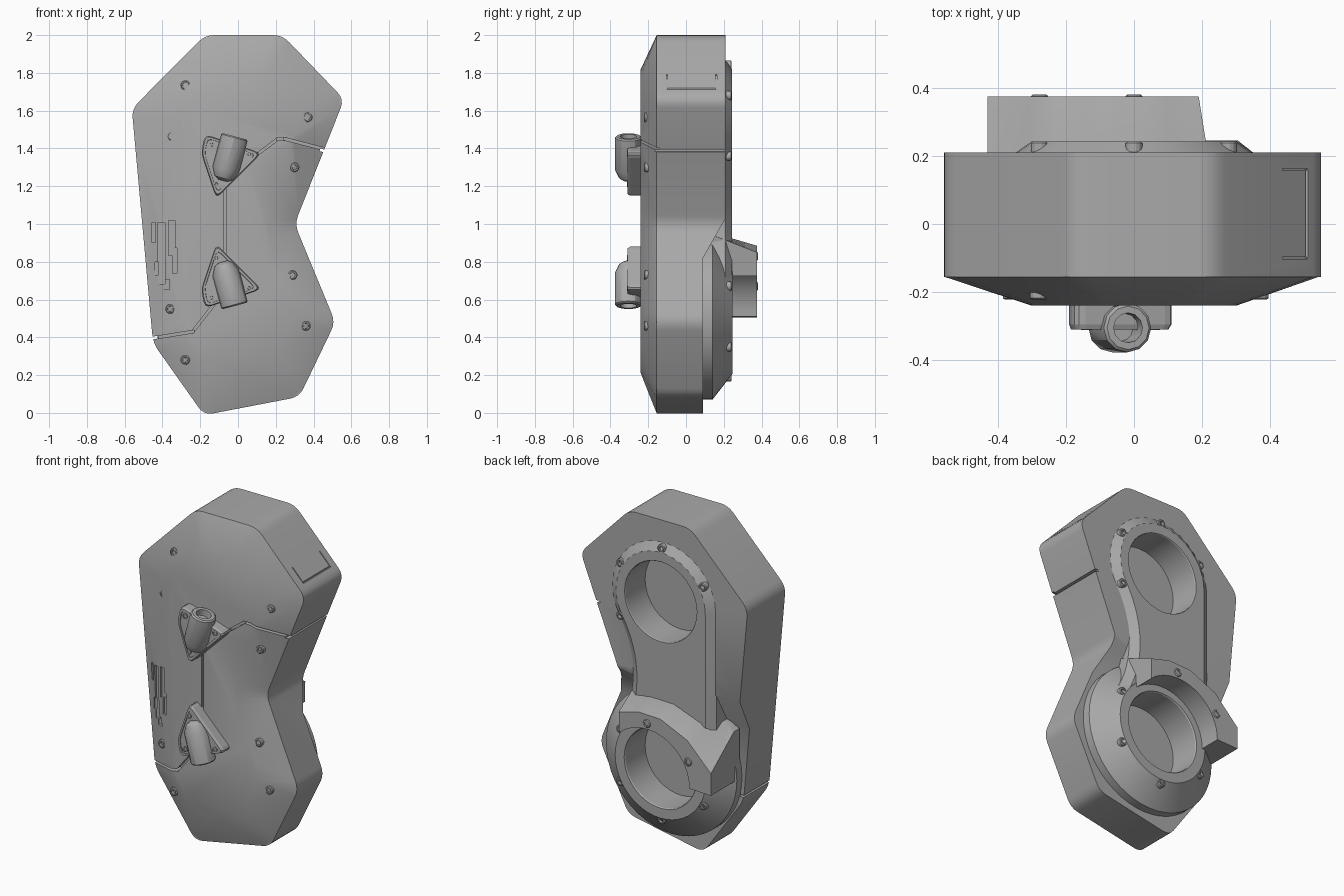
import bpy, bmesh, math
from mathutils import Matrix, Vector

if "Cube" in bpy.data.objects:
    bpy.data.objects.remove(bpy.data.objects["Cube"])

grey = bpy.data.materials.new("matte_grey")
grey.use_nodes = True
grey.diffuse_color = (0.4, 0.4, 0.4, 1)
grey.node_tree.nodes["Principled BSDF"].inputs["Base Color"].default_value = (0.4, 0.4, 0.4, 1)

TOP, LOW = 1.52, 0.51          # heights of the two round openings
MID = (TOP + LOW) / 2


def finish(name, bm):
    bmesh.ops.recalc_face_normals(bm, faces=bm.faces)
    me = bpy.data.meshes.new(name)
    bm.to_mesh(me)
    bm.free()
    me.materials.append(grey)
    ob = bpy.data.objects.new(name, me)
    bpy.context.collection.objects.link(ob)
    return ob


def loft(name, loops, matrix=Matrix()):
    """Skin a row of equal closed loops and cap both ends."""
    bm = bmesh.new()
    rows = [[bm.verts.new(matrix @ Vector(p)) for p in loop] for loop in loops]
    n = len(rows[0])
    for a, b in zip(rows, rows[1:]):
        for i in range(n):
            j = (i + 1) % n
            bm.faces.new((a[i], a[j], b[j], b[i]))
    bm.faces.new(rows[0])
    bm.faces.new(rows[-1])
    return finish(name, bm)


def at_y(points, y):
    return [(x, y, z) for x, z in points]


def lathe_y(name, profile, cx, cz, n):
    """Turn (radius, y) points about an axis running front to back."""
    turn = [i * math.tau / n for i in range(n)]
    return loft(name, [[(cx + r * math.cos(t), y, cz + r * math.sin(t)) for t in turn]
                       for r, y in profile])


def rounded(corners, cut, steps=4):
    out = []
    for i, c in enumerate(corners):
        c = Vector(c)
        a = c + (Vector(corners[i - 1]) - c).normalized() * cut
        b = c + (Vector(corners[(i + 1) % len(corners)]) - c).normalized() * cut
        for k in range(steps + 1):
            t = k / steps
            out.append(tuple(a * (1 - t) ** 2 + c * 2 * t * (1 - t) + b * t * t))
    return out


def peanut(r, waist, n=20):
    """Two circles joined by a straight right side and a concave left side."""
    h = TOP - MID
    R = (waist ** 2 + h * h - r * r) / (2 * (r - waist))
    xc = waist + R
    a = math.atan2(h, xc)

    def arc(cx, cz, rad, t0, t1):
        return [(cx + rad * math.cos(t0 + (t1 - t0) * k / n),
                 cz + rad * math.sin(t0 + (t1 - t0) * k / n)) for k in range(n)]
    return (arc(0, TOP, r, -a, math.pi) + [(-r, TOP)]
            + arc(0, LOW, r, math.pi, math.tau + a)
            + arc(xc, MID, R, math.pi + a, math.pi - a))


def bar(p, q, width, y0, y1):
    """Box cutter along a line in the front plane."""
    p, q = Vector(p), Vector(q)
    d, m = q - p, (p + q) / 2
    bm = bmesh.new()
    bmesh.ops.create_cube(bm, size=1, matrix=(
        Matrix.Translation((m.x, (y0 + y1) / 2, m.y))
        @ Matrix.Rotation(-math.atan2(d.y, d.x), 4, 'Y')
        @ Matrix.Diagonal((d.length + width, y1 - y0, width, 1))))
    return finish("cutter", bm)


def carve(ob, cutters):
    for c in cutters:
        c.hide_render = True
        mod = ob.modifiers.new("cut", 'BOOLEAN')
        mod.operation, mod.solver, mod.object = 'DIFFERENCE', 'EXACT', c
    bpy.context.view_layer.update()
    dg = bpy.context.evaluated_depsgraph_get()
    me = bpy.data.meshes.new_from_object(ob.evaluated_get(dg))
    ob.modifiers.clear()
    ob.data = me


# Main body: faceted outline, straight walls, pillowed front
outline = rounded([(-0.175, 2), (-0.562, 1.61), (-0.45, 0.37), (-0.18, -0.012),
                   (0.325, 0.085), (0.515, 0.48), (0.3, 1.0), (0.562, 1.66),
                   (0.235, 2)], 0.05)
bm = bmesh.new()
rim = [bm.verts.new(p) for p in at_y(outline, -0.155)]
crown = [bm.verts.new(p) for p in at_y(peanut(0.3, 0.16), -0.155)]
edges = [bm.edges.new((l[i - 1], l[i])) for l in (rim, crown) for i in range(len(l))]
bmesh.ops.triangle_fill(bm, use_beauty=True, use_dissolve=False, edges=edges, normal=(0, -1, 0))
for v in crown:
    v.co.y = -0.24
bm.faces.new(crown)
back = [bm.verts.new(p) for p in at_y(outline, 0.21)]
for i in range(len(rim)):
    bm.faces.new((rim[i - 1], rim[i], back[i], back[i - 1]))
bm.faces.new(back)
body = finish("body_shell", bm)

# Stepped lower back, round openings, seams and slots
step = [(0.09, -0.2), (0.09, 0.82), (0.215, 1.04), (0.5, 1.04), (0.5, -0.2)]
step_cut = loft("cutter", [[(x, y, z) for y, z in step] for x in (-1, 1)])
holes = [lathe_y("cutter", [(0.24, 0.05), (0.24, 0.238), (0.255, 0.26)], 0, z, 40)
         for z in (TOP, LOW)]
seams = [bar(p, q, 0.014, -0.4, y) for p, q, y in [
    ((0.52, 1.38), (0.25, 1.45), -0.14), ((0.25, 1.45), (0.21, 1.45), -0.21),
    ((0.21, 1.45), (0.05, 1.33), -0.22), ((-0.07, 1.2), (-0.07, 0.8), -0.225),
    ((-0.13, 0.57), (-0.24, 0.43), -0.21), ((-0.24, 0.43), (-0.52, 0.385), -0.14),
    ((0.44, 1.39), (0.52, 1.38), 0.4), ((-0.43, 0.4), (-0.52, 0.385), 0.4)]]
slots = [bar((x, z0), (x, z1), w, -0.4, y) for x, z0, z1, w, y in [
    (-0.445, 0.91, 1.0, 0.018, -0.16), (-0.405, 0.7, 0.99, 0.035, -0.18),
    (-0.35, 0.85, 1.0, 0.035, -0.205), (-0.43, 0.74, 0.79, 0.02, -0.17),
    (-0.335, 0.75, 0.86, 0.025, -0.21), (-0.38, 0.67, 0.69, 0.035, -0.19)]]
lo, hi = (0.507, 1.716), (0.438, 1.786)
panel = [bar(lo, lo, 0.008, -0.1, 0.16)] + [bar(lo, hi, 0.008, y - 0.003, y + 0.003)
                                            for y in (-0.1, 0.16)]
carve(body, [step_cut] + holes + seams + slots + panel)

# Raised back flange and lower cone
flange = loft("back_flange", [at_y(peanut(0.35, 0.21), 0.1), at_y(peanut(0.35, 0.21), 0.208),
                              at_y(peanut(0.3, 0.16), 0.243)])
cone = lathe_y("lower_ring_cone", [(0.44, 0.07), (0.44, 0.14), (0.305, 0.245)], 0, LOW, 48)
for ob in (flange, cone):
    carve(ob, holes)

# Hood arching over the lower opening
def along(path, t):
    f = t * (len(path) - 1)
    i = min(int(f), len(path) - 2)
    return Vector(path[i]).lerp(Vector(path[i + 1]), f - i)


base = [(0.225, 0.935), (0.06, 0.95), (-0.09, 0.947), (-0.27, 0.89), (-0.43, 0.81), (-0.43, 0.505)]
face = [(0.19, 0.85), (0.06, 0.885), (-0.09, 0.88), (-0.27, 0.8), (-0.43, 0.64), (-0.43, 0.505)]
sections = []
for k in range(21):
    t = k / 20
    b, f = along(base, t), along(face, t)
    ang = math.radians(49 + 131 * t)
    x, z = 0.285 * math.cos(ang), LOW + 0.285 * math.sin(ang)
    sections.append([(b.x, 0.1, b.y), (b.x, 0.155, b.y), (f.x, 0.375, f.y),
                     (x, 0.375, z), (x, 0.1, z)])
hood = loft("lower_hood", sections)

smooth = [body, flange, cone, hood]

# Triangular brackets with angled sockets, mirrored top to bottom
plate = [(-0.175, 1.475), (0.125, 1.375), (-0.115, 1.135), (-0.195, 1.375)]
cx, cz = -0.08, 1.34
socket = [(0.025, 0), (0.05, 0.015), (0.072, 0.06), (0.072, 0.235), (0.064, 0.242),
          (0.044, 0.242), (0.04, 0.15)]
for side, flip in (("upper", 1), ("lower", -1)):
    mirror = Matrix.Translation((0, 0, MID)) @ Matrix.Diagonal((1, 1, flip, 1)) \
        @ Matrix.Translation((0, 0, -MID))

    def scaled(s, y):
        return [(cx + (x - cx) * s, y, cz + (z - cz) * s) for x, z in rounded(plate, 0.035, 3)]
    loft(side + "_bracket", [scaled(1, -0.2), scaled(1, -0.295), scaled(0.95, -0.31),
                             scaled(0.85, -0.31), scaled(0.84, -0.305)], mirror)
    place = mirror @ Matrix.Translation((-0.08, -0.305, 1.23)) @ Matrix.Rotation(math.radians(15), 4, 'Y')
    turn = [i * math.tau / 12 for i in range(12)]
    smooth.append(loft(side + "_socket", [[(r * math.cos(t), r * math.sin(t), z) for t in turn]
                                          for r, z in socket], place))
    for x, z in ((-0.14, 1.42), (0.06, 1.37), (-0.115, 1.21)):
        zz = (mirror @ Vector((x, 0, z))).z
        lathe_y(side + "_bracket_bolt", [(0.016, -0.29), (0.016, -0.312), (0.009, -0.312),
                                         (0.008, -0.307)], x, zz, 10)

# Socket screws on the front and around both back openings
def screw(name, x, y, z, out):
    lathe_y(name, [(r, y + out * d) for r, d in
                   ((0.025, -0.03), (0.025, 0.006), (0.02, 0.01), (0.013, 0.01), (0.012, -0.008))],
            x, z, 14)


for x, z in ((-0.28, 1.735), (0.37, 1.565), (-0.35, 1.465), (0.3, 1.3)):
    screw("front_screw", x, -0.212, z, -1)
for x, z in ((0.29, 0.73), (0.36, 0.46), (-0.36, 0.55), (-0.28, 0.28)):
    screw("front_screw", x, -0.212, z, -1)
for cz2 in (TOP, LOW):
    for k in range(6):
        t = math.radians(30 + 60 * k)
        on_hood = cz2 == LOW and k in (1, 2)
        screw("back_screw", 0.32 * math.cos(t), 0.37 if on_hood else 0.232,
              cz2 + 0.32 * math.sin(t), 1)

# Drop the cutters and shade the curved parts
for ob in [o for o in bpy.data.objects if o.name.startswith("cutter")]:
    bpy.data.objects.remove(ob)
bpy.ops.object.select_all(action='DESELECT')
for ob in smooth:
    ob.select_set(True)
bpy.context.view_layer.objects.active = body
bpy.ops.object.shade_smooth_by_angle(angle=math.radians(30))
